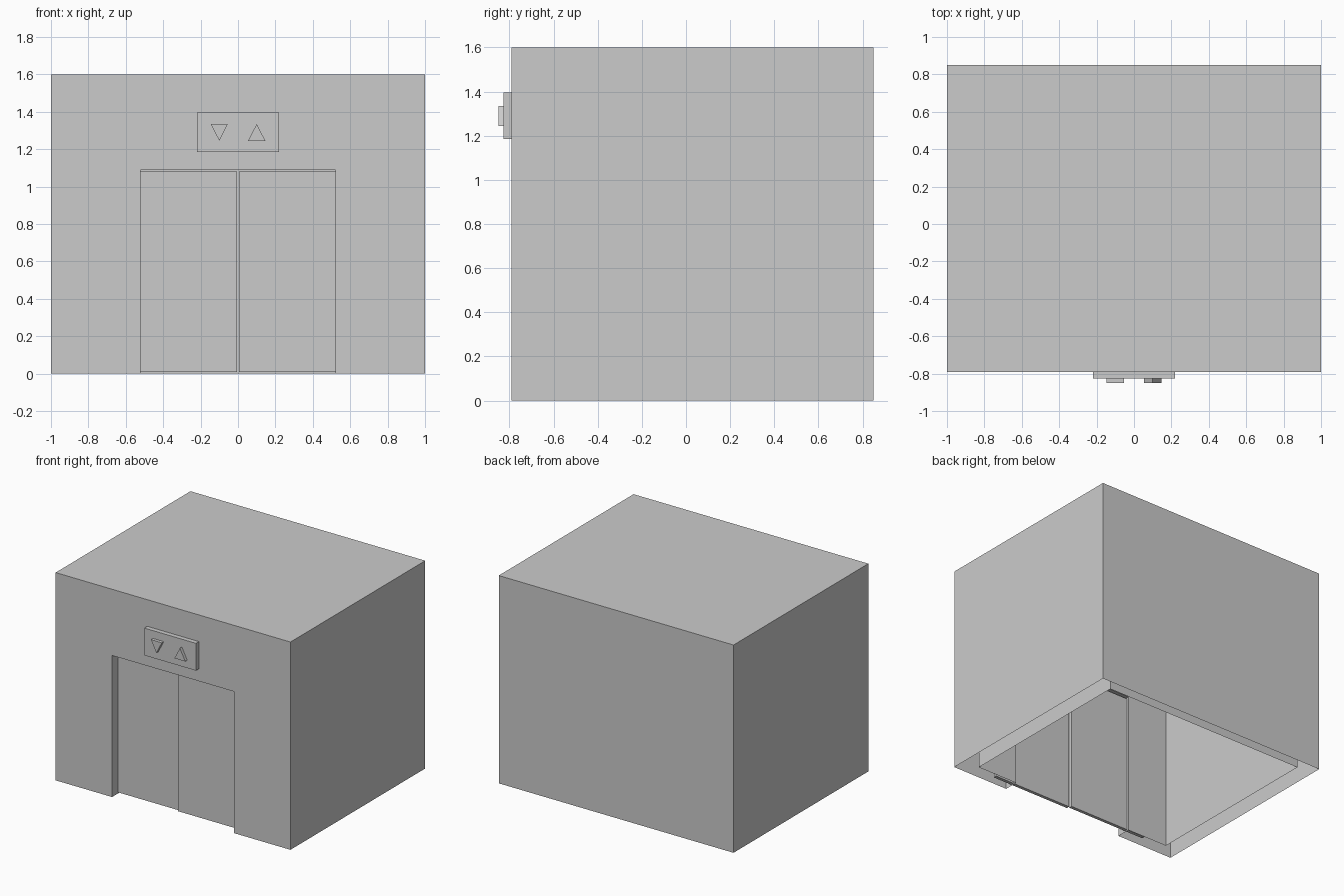
import bpy, bmesh

if "Cube" in bpy.data.objects:
    bpy.data.objects.remove(bpy.data.objects["Cube"])

FRONT, BACK = -0.79, 0.85
DOOR_X, DOOR_Z = 0.52, 1.09


def finish(bm, name):
    bmesh.ops.recalc_face_normals(bm, faces=bm.faces)
    me = bpy.data.meshes.new(name)
    bm.to_mesh(me)
    bm.free()
    ob = bpy.data.objects.new(name, me)
    bpy.context.collection.objects.link(ob)
    return ob


def prism(name, profile, y0, y1):
    """Extrude an x-z outline from y0 to y1."""
    bm = bmesh.new()
    face = bm.faces.new([bm.verts.new((x, y0, z)) for x, z in profile])
    new = bmesh.ops.extrude_face_region(bm, geom=[face])["geom"]
    bmesh.ops.translate(bm, vec=(0, y1 - y0, 0),
                        verts=[v for v in new if isinstance(v, bmesh.types.BMVert)])
    return finish(bm, name)


def rect(x0, x1, z0, z1):
    return [(x0, z0), (x1, z0), (x1, z1), (x0, z1)]


def shell(bm, w, y0, y1, h):
    """Bottomless box with a doorway notch; returns the doorway vertices."""
    outline = [(-w, 0), (-w, h), (w, h), (w, 0),
               (DOOR_X, 0), (DOOR_X, DOOR_Z), (-DOOR_X, DOOR_Z), (-DOOR_X, 0)]
    f = [bm.verts.new((x, y0, z)) for x, z in outline]
    b = [bm.verts.new((x, y1, z)) for x, z in outline[:4]]
    bm.faces.new(f)
    bm.faces.new(b)
    for i in range(3):
        bm.faces.new((f[i], f[i + 1], b[i + 1], b[i]))
    return f[4:]


# Cabin: hollow double wall, open underneath, joined round the doorway
bm = bmesh.new()
outer = shell(bm, 1.0, FRONT, BACK, 1.6)
inner = shell(bm, 0.865, -0.68, 0.77, 1.5)
for i in range(3):
    bm.faces.new((outer[i], outer[i + 1], inner[i + 1], inner[i]))
finish(bm, "cabin")

# Sliding doors, reaching into the wall cavity on each side
prism("left_door", rect(-0.68, -0.005, 0.01, 1.08), -0.72, -0.695)
prism("right_door", rect(0.005, 0.68, 0.01, 1.08), -0.735, -0.71)

# Indicator plate with down and up arrows
prism("indicator_plate", rect(-0.22, 0.22, 1.185, 1.395), -0.826, FRONT)
for name, cx, s in (("down_arrow", -0.1, -1), ("up_arrow", 0.1, 1)):
    tri = [(cx - 0.046, 1.29 - 0.045 * s), (cx + 0.046, 1.29 - 0.045 * s),
           (cx, 1.29 + 0.045 * s)]
    prism(name, tri, -0.85, -0.826)
